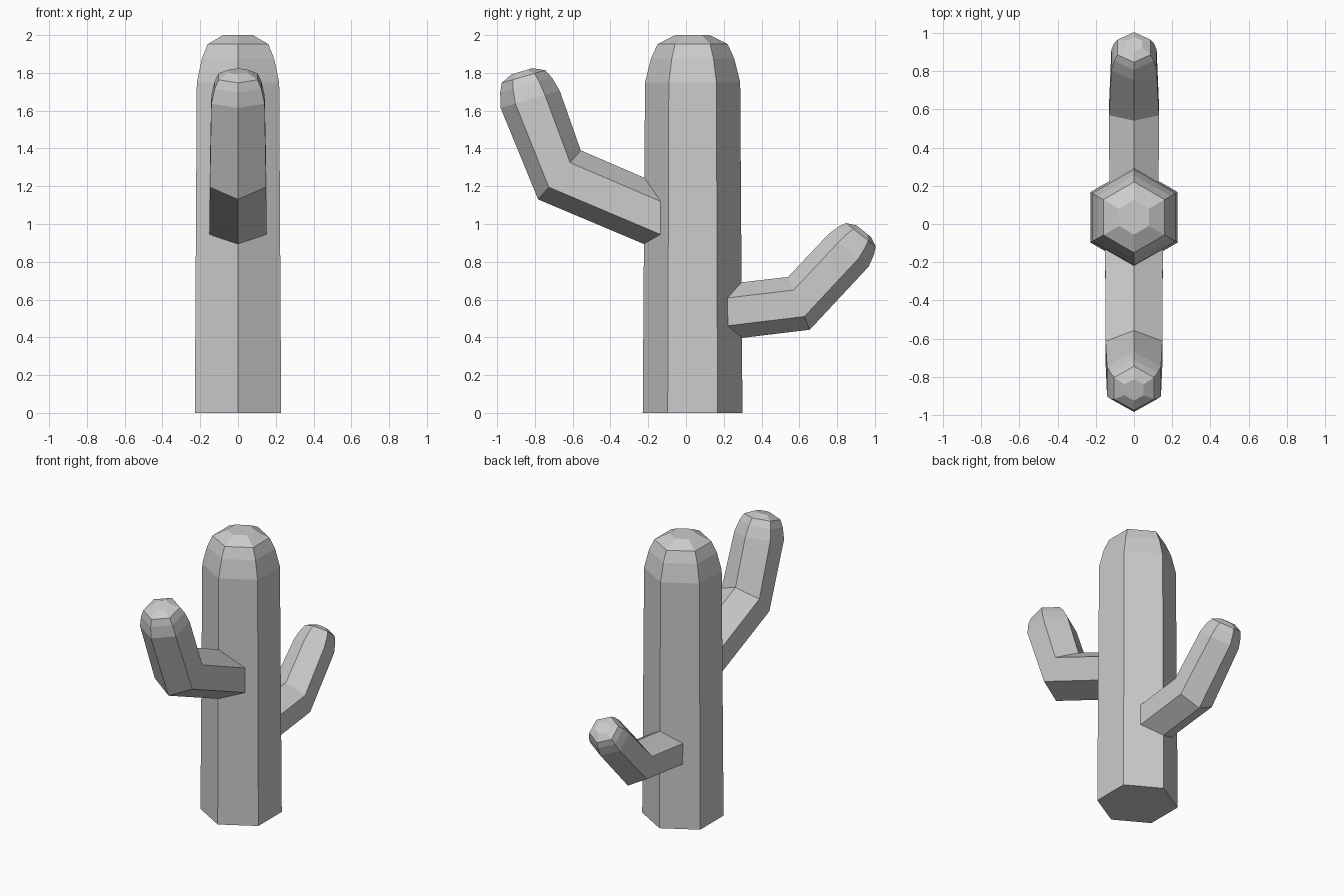
import bpy, bmesh, math
from mathutils import Vector

if "Cube" in bpy.data.objects:
    bpy.data.objects.remove(bpy.data.objects["Cube"])

# Rounded tip shared by trunk and arms: (distance along axis, radius), relative to the tube radius
CAP = [(0.48, 0.875), (0.77, 0.735), (0.95, 0.36)]


def cactus_tube(name, rings, cap_scale=1.0):
    """Skin six-sided rings (y, z, axis_y, axis_z, radius) and finish with a faceted dome."""
    rings = list(rings)
    y, z, ay, az, r = rings[-1]
    n = math.hypot(ay, az)
    for d, s in CAP:
        d *= r * cap_scale
        rings.append((y + ay / n * d, z + az / n * d, ay, az, r * s))

    bm = bmesh.new()
    loops = []
    for y, z, ay, az, r in rings:
        across = Vector((0, -az, ay)).normalized()
        centre = Vector((0, y, z))
        loops.append([bm.verts.new(centre
                                   + across * r * math.cos(k * math.pi / 3)
                                   + Vector((r * math.sin(k * math.pi / 3), 0, 0)))
                      for k in range(6)])
    for a, b in zip(loops, loops[1:]):
        for k in range(6):
            j = (k + 1) % 6
            bm.faces.new((a[k], a[j], b[j], b[k]))
    bm.faces.new(loops[0])
    bm.faces.new(loops[-1])
    bmesh.ops.recalc_face_normals(bm, faces=bm.faces)

    mesh = bpy.data.meshes.new(name)
    bm.to_mesh(mesh)
    bm.free()
    obj = bpy.data.objects.new(name, mesh)
    bpy.context.collection.objects.link(obj)
    return obj


# Main stem, slightly tapered
cactus_tube("trunk", [(0.035, 0.0, 0, 1, 0.264),
                      (0.035, 1.75, 0, 1, 0.252)], cap_scale=1.044)

# Tall front arm: root inside the trunk, elbow, shoulder of the tip
cactus_tube("front_arm", [(0.0, 0.975, -1, 0, 0.175),
                          (-0.67, 1.26, -0.13, 0.113, 0.172),
                          (-0.825, 1.66, -0.28, 0.96, 0.163)])

# Short back arm
cactus_tube("back_arm", [(0.05, 0.515, 1, 0, 0.148),
                         (0.598, 0.58, 0.14, 0.0575, 0.151),
                         (0.86, 0.86, 0.62, 0.78, 0.137)])
